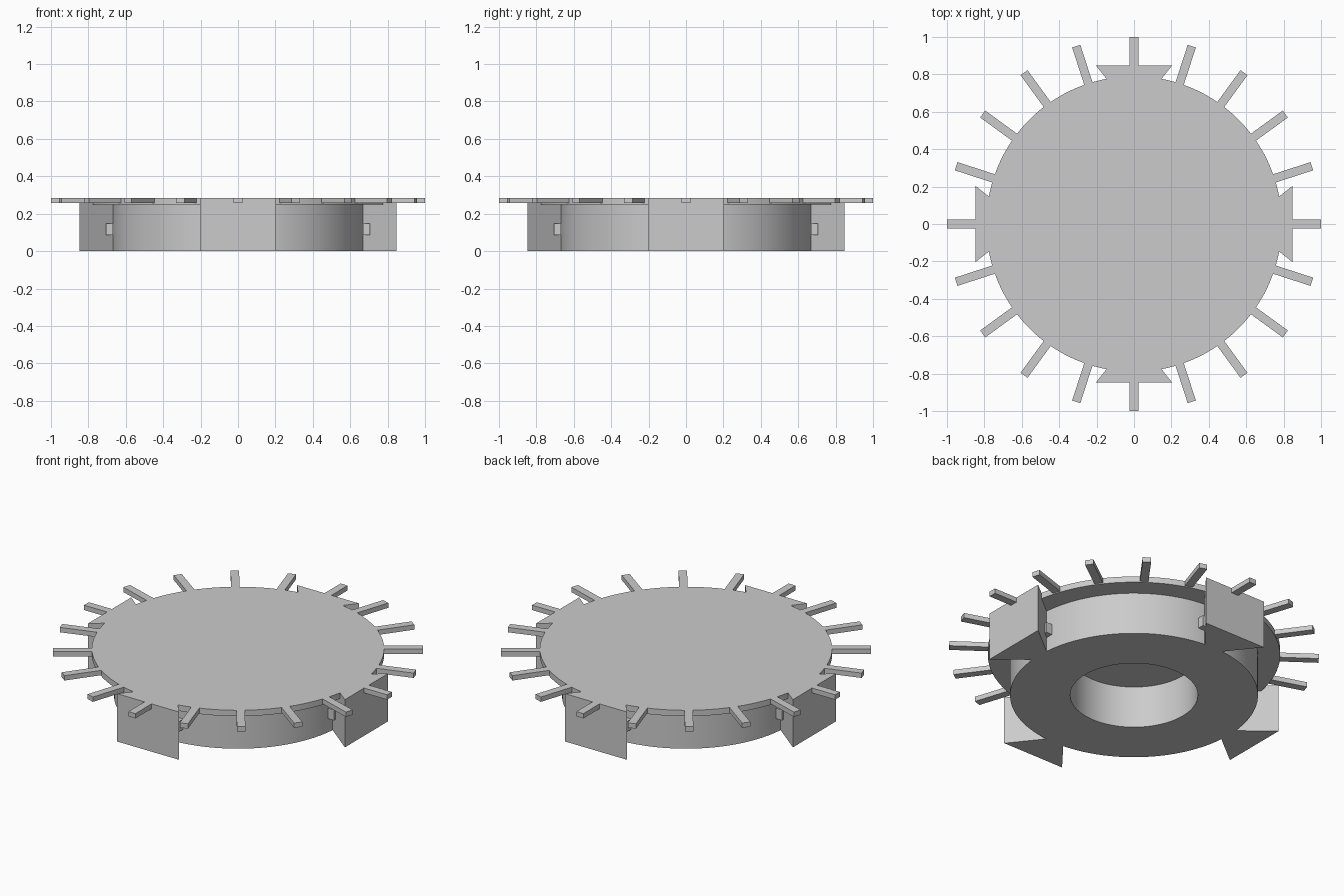
import bpy, bmesh, math
from mathutils import Matrix

if "Cube" in bpy.data.objects:
    bpy.data.objects.remove(bpy.data.objects["Cube"])

TOP, PLATE_Z = 0.285, 0.25   # overall height, underside of the top disc


def add_object(name, bm, smooth=False):
    bmesh.ops.recalc_face_normals(bm, faces=bm.faces)
    mesh = bpy.data.meshes.new(name)
    bm.to_mesh(mesh)
    bm.free()
    ob = bpy.data.objects.new(name, mesh)
    bpy.context.collection.objects.link(ob)
    if smooth:
        bpy.ops.object.select_all(action='DESELECT')
        ob.select_set(True)
        bpy.context.view_layer.objects.active = ob
        bpy.ops.object.shade_smooth_by_angle(angle=math.radians(30))
    return ob


def revolve(name, profile, steps=128):
    # spin an (r, z) outline about the z axis
    bm = bmesh.new()
    vs = [bm.verts.new((r, 0, z)) for r, z in profile]
    edges = [bm.edges.new((vs[i], vs[(i + 1) % len(vs)])) for i in range(len(vs))]
    bmesh.ops.spin(bm, geom=vs + edges, cent=(0, 0, 0), axis=(0, 0, 1),
                   angle=math.tau, steps=steps, use_duplicate=False)
    bmesh.ops.remove_doubles(bm, verts=bm.verts, dist=1e-5)
    return add_object(name, bm, True)


def prism(name, outline, z0, z1, angle):
    # extrude an xy outline upward, then turn it about the z axis
    bm = bmesh.new()
    face = bm.faces.new([bm.verts.new((x, y, z0)) for x, y in outline])
    top = bmesh.ops.extrude_face_region(bm, geom=[face])
    verts = [g for g in top['geom'] if isinstance(g, bmesh.types.BMVert)]
    bmesh.ops.translate(bm, verts=verts, vec=(0, 0, z1 - z0))
    bm.transform(Matrix.Rotation(angle, 4, 'Z'))
    return add_object(name, bm)


def bar(r0, r1, half):
    return [(r0, -half), (r1, -half), (r1, half), (r0, half)]


# top disc
bm = bmesh.new()
bmesh.ops.create_cone(bm, cap_ends=True, segments=128, radius1=0.79, radius2=0.79,
                      depth=TOP - PLATE_Z,
                      matrix=Matrix.Translation((0, 0, (TOP + PLATE_Z) / 2)))
add_object("top_disc", bm, True)

# thick ring below the disc
revolve("base_ring", [(0.345, 0), (0.67, 0), (0.67, PLATE_Z), (0.345, PLATE_Z)])

# twenty radial teeth on the disc rim
for i in range(20):
    prism(f"tooth_{i + 1}", bar(0.77, 1.0, 0.023), 0.256, TOP, i * math.tau / 20)

# four dovetail blocks, each with a small cross pin
dovetail = [(0.65, -0.047), (0.848, -0.204), (0.848, 0.204), (0.65, 0.047)]
for i in range(4):
    a = i * math.pi / 2
    prism(f"dovetail_block_{i + 1}", dovetail, 0, TOP, a)
    prism(f"cross_pin_{i + 1}", bar(0.667, 0.706, 0.105), 0.085, 0.148, a)
